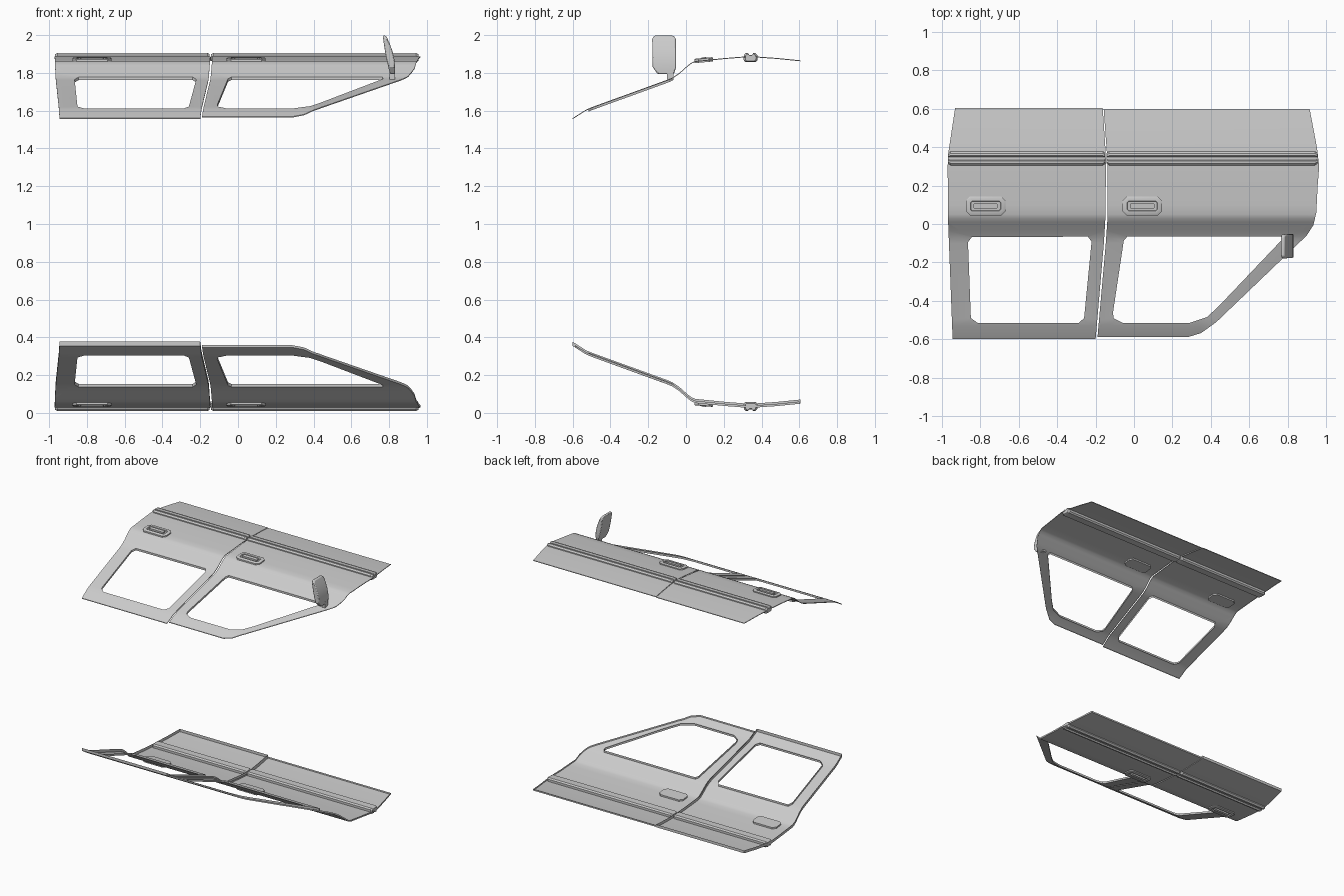
import bpy, bmesh, math
from mathutils import Vector

if "Cube" in bpy.data.objects:
    bpy.data.objects.remove(bpy.data.objects["Cube"])

# door cross-section (y, z): lower lip, tilted window frame, shoulder, belt, tuck-under
PROFILE = [(-0.61, 1.554), (-0.53, 1.605), (-0.5, 1.618), (-0.1, 1.763), (-0.07, 1.776),
           (-0.035, 1.8), (0.01, 1.84), (0.03, 1.855), (0.05, 1.863), (0.1, 1.868), (0.2, 1.878),
           (0.3, 1.886), (0.34, 1.888), (0.38, 1.886), (0.48, 1.879), (0.62, 1.865)]
SUM_Z = 1.915      # the lower pair is the upper pair flipped: z -> SUM_Z - z

REAR = [(-0.945, -0.6), (-0.2, -0.6), (-0.157, -0.1), (-0.149, 0.03), (-0.146, 0.3),
        (-0.148, 0.38), (-0.163, 0.605), (-0.932, 0.605), (-0.966, 0.38), (-0.971, 0.3), (-0.968, 0.0)]
REAR_WIN = [(-0.865, -0.095), (-0.845, -0.068), (-0.24, -0.066), (-0.221, -0.092), (-0.26, -0.49),
            (-0.287, -0.515), (-0.815, -0.515), (-0.85, -0.49)]
FRONT = [(-0.19, -0.588), (0.285, -0.588), (0.35, -0.568), (0.43, -0.51), (0.9, -0.06), (0.935, -0.005),
         (0.95, 0.06), (0.957, 0.2), (0.965, 0.3), (0.953, 0.4), (0.915, 0.6), (-0.158, 0.6),
         (-0.142, 0.38), (-0.138, 0.3), (-0.138, 0.03), (-0.147, -0.1)]
FRONT_WIN = [(-0.053, -0.085), (-0.035, -0.066), (0.765, -0.066), (0.768, -0.085), (0.44, -0.43),
             (0.38, -0.485), (0.29, -0.515), (-0.06, -0.515), (-0.105, -0.492), (-0.11, -0.465)]


def height(y):
    for (y0, z0), (y1, z1) in zip(PROFILE, PROFILE[1:]):
        if y <= y1:
            return z0 + (z1 - z0) * (y - y0) / (y1 - y0)
    return PROFILE[-1][1]


def split(loop):
    """Add points where the outline crosses a bend of the profile."""
    out = []
    for a, b in zip(loop, loop[1:] + loop[:1]):
        out.append(a)
        ts = [(y - a[1]) / (b[1] - a[1]) for y, _ in PROFILE if abs(b[1] - a[1]) > 1e-5]
        out += [(a[0] + (b[0] - a[0]) * t, a[1] + (b[1] - a[1]) * t)
                for t in sorted(ts) if 0.02 < t < 0.98]
    return out


def finish(bm, name, lower, fix=True):
    if lower:
        for v in bm.verts:
            v.co.z = SUM_Z - v.co.z
        bmesh.ops.reverse_faces(bm, faces=bm.faces[:])
    if fix:
        bmesh.ops.recalc_face_normals(bm, faces=bm.faces[:])
    me = bpy.data.meshes.new(name)
    bm.to_mesh(me)
    bm.free()
    ob = bpy.data.objects.new(name, me)
    bpy.context.collection.objects.link(ob)
    return ob


def loop_edges(bm, loop):
    vs = [bm.verts.new((x, y, 0)) for x, y in split(loop)]
    return [bm.edges.new((a, b)) for a, b in zip(vs, vs[1:] + vs[:1])]


def panel(name, outline, window, lower):
    bm = bmesh.new()
    edges = loop_edges(bm, outline) + loop_edges(bm, window)
    bmesh.ops.triangle_fill(bm, use_beauty=True, edges=edges, normal=(0, 0, 1))
    for y, _ in PROFILE[1:-1]:
        bmesh.ops.bisect_plane(bm, geom=bm.verts[:] + bm.edges[:] + bm.faces[:], dist=1e-5,
                               plane_co=(0, y, 0), plane_no=(0, 1, 0))
    for f in bm.faces:
        f.normal_update()
        if f.normal.z < 0:
            f.normal_flip()
    for v in bm.verts:
        v.co.z = height(v.co.y)
    finish(bm, name, lower, False)


def flange(name, loop, depth, lower):
    """Edge strip turned inwards along an outline."""
    bm = bmesh.new()
    edges = loop_edges(bm, loop)
    for v in bm.verts:
        v.co.z = height(v.co.y)
    new = bmesh.ops.extrude_edge_only(bm, edges=edges)['geom']
    for v in new:
        if isinstance(v, bmesh.types.BMVert):
            v.co.z -= depth
    finish(bm, name, lower)


def prism(pts, depth):
    """Closed solid from a 3D outline pushed along a vector."""
    bm = bmesh.new()
    f = bm.faces.new([bm.verts.new(p) for p in pts])
    new = bmesh.ops.extrude_face_region(bm, geom=[f])['geom']
    bmesh.ops.translate(bm, vec=depth, verts=[v for v in new if isinstance(v, bmesh.types.BMVert)])
    bmesh.ops.recalc_face_normals(bm, faces=bm.faces[:])
    return bm


def rail(name, x0, x1, lower):
    """Grooved rubbing strip along the belt line, with tapered ends."""
    half = [(0, 1.896), (0.008, 1.896), (0.014, 1.905), (0.026, 1.904), (0.036, 1.894), (0.037, 1.868), (0.028, 1.858)]
    sec = [(0.342 + y, z) for y, z in half] + [(0.342 - y, z) for y, z in half[:0:-1]]
    bm = bmesh.new()
    rings = []
    for x, s in ((x0, 0.75), (x0 + 0.012, 1), (x1 - 0.012, 1), (x1, 0.75)):
        rings.append([bm.verts.new((x, 0.342 + (y - 0.342) * s, 1.882 + (z - 1.882) * s)) for y, z in sec])
    for r, q in zip(rings, rings[1:]):
        for i in range(len(r)):
            j = (i + 1) % len(r)
            bm.faces.new((r[i], r[j], q[j], q[i]))
    bm.faces.new(rings[0])
    bm.faces.new(rings[-1])
    finish(bm, name, lower)


def octagon(cx, cy, w, h, c, z):
    pts = [(w - c, -h), (w, c - h), (w, h - c), (w - c, h), (c - w, h), (-w, h - c), (-w, c - h), (c - w, -h)]
    return [Vector((cx + x, cy + y, z + y * 0.09)) for x, y in pts]


def handle(name, cx, lower):
    """Chamfered plate with a sunken cup and a grip bar."""
    z = 1.856
    bm = prism(octagon(cx, 0.094, 0.103, 0.05, 0.022, z), (0, 0, 0.02))
    top = max(bm.faces, key=lambda f: f.calc_center_median().z)
    bmesh.ops.inset_region(bm, faces=[top], thickness=0.006, depth=0.003)
    bmesh.ops.inset_region(bm, faces=[top], thickness=0.02, depth=0)
    bmesh.ops.inset_region(bm, faces=[top], thickness=0.003, depth=-0.008)
    finish(bm, name + "_plate", lower)
    bm = prism(octagon(cx, 0.094, 0.063, 0.013, 0.004, z + 0.01), (0, 0, 0.017))
    finish(bm, name + "_grip", lower)


for side, lower in (("left", False), ("right", True)):
    for tag, outline, win, hx, rx in (("rear", REAR, REAR_WIN, -0.773, (-0.968, -0.15)),
                                      ("front", FRONT, FRONT_WIN, 0.043, (-0.142, 0.955))):
        n = f"{side}_{tag}_door"
        panel(n + "_panel", outline, win, lower)
        flange(n + "_window_rim", win, 0.016, lower)
        edge = (0.022 if tag == "rear" else 0.012) if lower else 0.005
        flange(n + "_edge", outline, edge, lower)
        rail(n + "_rub_strip", *rx, lower)
        handle(n + "_handle", hx, lower)

# wing mirror: rounded plate bent inwards towards its top, on the left front door only
yz = [(-0.15, 1.794), (-0.176, 1.83), (-0.179, 1.98), (-0.168, 1.997), (-0.066, 1.997),
      (-0.054, 1.98), (-0.052, 1.83), (-0.064, 1.794)]
bm = prism([Vector((0, y, z)) for y, z in yz], (0.03, 0, 0))
for z in (1.83, 1.87, 1.91, 1.95, 1.98):
    bmesh.ops.bisect_plane(bm, geom=bm.verts[:] + bm.edges[:] + bm.faces[:], dist=1e-5,
                           plane_co=(0, 0, z), plane_no=(0, 0, 1))
for v in bm.verts:
    t = (v.co.z - 1.794) / 0.203
    thick = 0.018 + 0.024 * math.sin(math.pi * min(1, max(0, t * 0.9 + 0.1)))
    v.co.x = 0.818 - 0.02 * t - 0.023 * t * t + (thick if v.co.x > 0.015 else -thick) / 2
mirror = finish(bm, "wing_mirror", False)
bev = mirror.modifiers.new("soft_edges", 'BEVEL')
bev.width, bev.segments, bev.limit_method, bev.angle_limit = 0.006, 2, 'ANGLE', math.radians(50)
bm = prism([Vector(p) for p in ((0.803, -0.1, 1.765), (0.832, -0.1, 1.765), (0.832, -0.065, 1.765),
                                (0.803, -0.065, 1.765))], (0, 0, 0.05))
finish(bm, "wing_mirror_mount", False)

for ob in bpy.context.collection.objects:
    ob.select_set(True)
    bpy.context.view_layer.objects.active = ob
bpy.ops.object.shade_smooth_by_angle(angle=math.radians(32))
